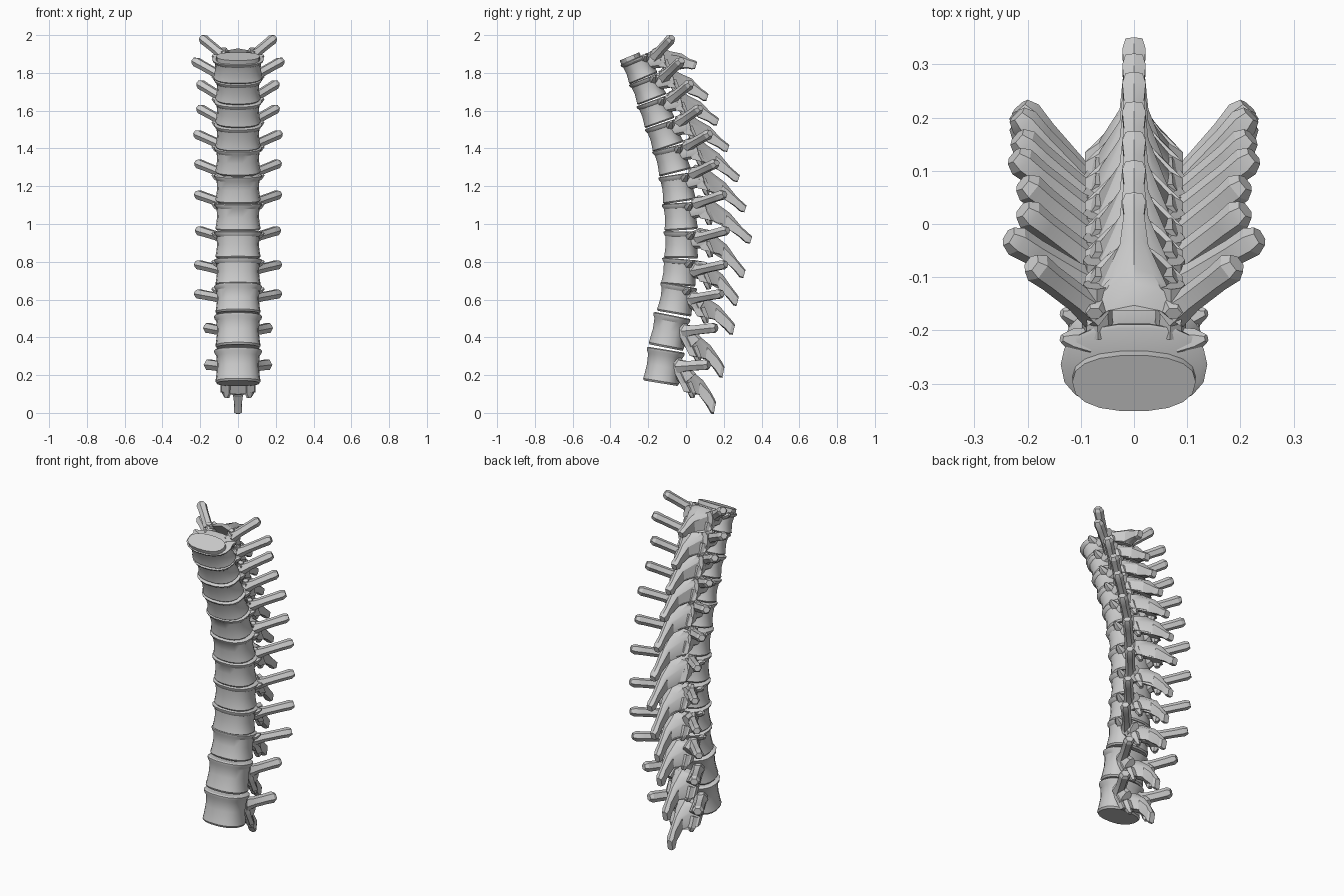
import bpy, bmesh, math
from mathutils import Vector, Matrix

old = bpy.data.objects.get("Cube")
if old:
    bpy.data.objects.remove(old)

bone = bpy.data.materials.new("bone_grey")
bone.use_nodes = True
GREY = (0.6, 0.6, 0.6, 1)
bone.diffuse_color = GREY
bone.node_tree.nodes["Principled BSDF"].inputs["Base Color"].default_value = GREY


def loft(bm, rings):
    """Skin a list of equal-length point rings and cap both ends."""
    rows = [[bm.verts.new(p) for p in ring] for ring in rings]
    n = len(rows[0])
    for a, b in zip(rows, rows[1:]):
        for i in range(n):
            j = (i + 1) % n
            bm.faces.new((a[i], a[j], b[j], b[i]))
    bm.faces.new(rows[0])
    bm.faces.new(rows[-1])


def finish(bm, name, angle=30):
    bmesh.ops.recalc_face_normals(bm, faces=bm.faces)
    mesh = bpy.data.meshes.new(name)
    bm.to_mesh(mesh)
    bm.free()
    mesh.materials.append(bone)
    ob = bpy.data.objects.new(name, mesh)
    bpy.context.collection.objects.link(ob)
    bpy.ops.object.select_all(action='DESELECT')
    ob.select_set(True)
    bpy.context.view_layer.objects.active = ob
    bpy.ops.object.shade_smooth_by_angle(angle=math.radians(angle))


def kidney(rx, ry, z, shift=0, n=18):
    """Boxy oval ring with a slightly flattened back."""
    pts = []
    for i in range(n):
        a = math.tau * i / n
        c, s = math.cos(a), math.sin(a)
        x = math.copysign(abs(c) ** 0.85, c) * rx
        y = math.copysign(abs(s) ** 0.85, s) * ry
        pts.append(Vector((x, (y * 0.9 if y > 0 else y) + shift, z)))
    return pts


def tube(bm, path, sizes, n=6):
    """Rod along a path; sizes are (half width, half height) per point."""
    path = [Vector(p) for p in path]
    rings = []
    for i, p in enumerate(path):
        d = (path[min(i + 1, len(path) - 1)] - path[max(i - 1, 0)]).normalized()
        side = d.cross(Vector((0, 0, 1))).normalized()
        up = side.cross(d)
        w, h = sizes[i]
        rings.append([p + side * w * math.cos(math.tau * k / n)
                      + up * h * math.sin(math.tau * k / n) for k in range(n)])
    loft(bm, rings)


def arch(y, z, w, h, drop, lean):
    """Roof-shaped section: ridge on the midline, sides dropping forward."""
    top = [(-1, 0.7), (-0.55, 0.85), (0, 1), (0.55, 0.85), (1, 0.7)]
    low = [(1, -0.8), (0.55, -0.95), (0, -1), (-0.55, -0.95), (-1, -0.8)]
    return [Vector((w * u, y - drop * u * u + lean * v, z + h * v)) for u, v in top + low]


# Body centre y, z | transverse tip x, y, z | spinous tip y, z | arch rise
ROWS = [
    (-.243, 1.825, .185, -.08, 1.98, .05, 1.84, .05),
    (-.197, 1.715, .225, -.03, 1.86, .11, 1.67, .055),
    (-.155, 1.595, .20, .02, 1.74, .165, 1.54, .055),
    (-.11, 1.47, .20, .07, 1.61, .22, 1.40, .055),
    (-.07, 1.34, .215, .12, 1.475, .275, 1.24, .055),
    (-.04, 1.19, .21, .155, 1.32, .31, 1.08, .055),
    (-.025, 1.04, .21, .195, 1.155, .34, .915, .045),
    (-.02, .89, .205, .21, .965, .305, .735, .025),
    (-.03, .745, .21, .20, .785, .27, .59, 0),
    (-.045, .60, .21, .18, .63, .25, .44, -.035),
    (-.085, .43, .16, .15, .45, .195, .215, -.07),
    (-.115, .245, .155, .11, .255, .15, .025, -.075),
]
COUNT = len(ROWS)

for i, (cy, cz, tx, ty, tz, sy, sz, rise) in enumerate(ROWS):
    t = i / (COUNT - 1)
    low = max(0, t - 0.5) * 2
    above, below = ROWS[max(i - 1, 0)], ROWS[min(i + 1, COUNT - 1)]
    span = Vector((0, above[0] - below[0], above[1] - below[1]))
    steps = 2 if 0 < i < COUNT - 1 else 1
    half = span.length / steps * 0.48
    frame = Matrix.Translation((0, cy, cz)) @ Matrix.Rotation(
        math.atan2(-span.y, span.z), 4, 'X')
    tag = f"_{i + 1:02d}"
    ly, lz = cy + 0.13, cz + rise

    # Vertebral body: waisted drum with flared rims
    bm = bmesh.new()
    rx, ry = 0.12 + (0.01 if i == 0 else 0), 0.086 + 0.016 * t
    shape = [(-1, .94), (-.88, 1), (-.66, .97), (0, .92), (.62, .95), (.8, 1.04), (.94, 1.06), (1, .98)]
    loft(bm, [[frame @ p for p in kidney(rx * s, ry * s, half * z)] for z, s in shape])
    finish(bm, "vertebral_body" + tag)

    # Thin end plate on the uppermost body
    if i == 0:
        bm = bmesh.new()
        loft(bm, [[frame @ p for p in kidney(.116, .06, half + dz, -.025)] for dz in (-.01, .022)])
        finish(bm, "top_end_plate")

    # Slanted lamina shield running back into the spinous process
    bm = bmesh.new()
    run, fall = sy - ly, sz - lz
    thick = 0.024 + 0.018 * low
    tall = half * (0.95 - 0.15 * low)
    spread = [(-.03, 0, .088, tall, .05, -.035), (.22, .08, .092, tall, .05, -.035),
              (.34, .2, .066, tall * .85, .05, -.025), (.52, .42, .027, .042, .015, .005),
              (.78, .76, .019, thick, 0, .008), (.93, .94, .022, thick, 0, .008),
              (1.02, 1, .016, thick * .75, 0, .006)]
    loft(bm, [arch(ly + run * a, lz + fall * b ** (1 + .5 * low), w, h, d, e)
              for a, b, w, h, d, e in spread])
    finish(bm, "spinous_process" + tag, 25)

    for side, s in (("left", 1), ("right", -1)):
        # Transverse process: hexagonal rod with a blunt tip
        bm = bmesh.new()
        base = Vector((s * .07, cy + .075, tz - .095 + .085 * t))
        tip = Vector((s * tx, ty, tz))
        r = .026 + .004 * max(0, t - .8) * 5
        tube(bm, [base.lerp(tip, f) for f in (0, .3, .75, .97, 1.07)],
             [(r * 1.3, r * 1.4), (r, r), (r, r), (r * 1.12, r * 1.05), (r * .75, r * .7)])
        finish(bm, f"{side}_transverse_process" + tag, 25)

        # Pedicle bridging body and arch
        bm = bmesh.new()
        front = frame @ Vector((s * .068, .045, half * .35))
        tube(bm, [front, (s * .07, ly, lz + .005)], [(.03, .042), (.026, .05)], 8)
        # Upper and lower joint facets
        tube(bm, [(s * .07, ly - .025, lz - .01), (s * .074, ly - .045, lz + .035),
                  (s * .074, ly - .055, lz + .055)], [(.026, .022), (.026, .02), (.016, .012)])
        tube(bm, [(s * .06, ly - .005, lz - .01), (s * .06, ly + .017, lz - .065),
                  (s * .058, ly + .02, lz - .09)], [(.026, .024), (.026, .022), (.014, .012)])
        finish(bm, f"{side}_pedicle_and_facets" + tag)

        # Rib facet at the rear corner of the upper rim
        if i < COUNT - 2:
            bm = bmesh.new()
            tube(bm, [frame @ Vector((s * x, y, half * z)) for x, y, z in
                      ((.085, .035, .6), (.118, .045, .75), (.136, .052, .9))],
                 [(.03, .024), (.022, .018), (.008, .007)])
            finish(bm, f"{side}_rib_facet" + tag)
